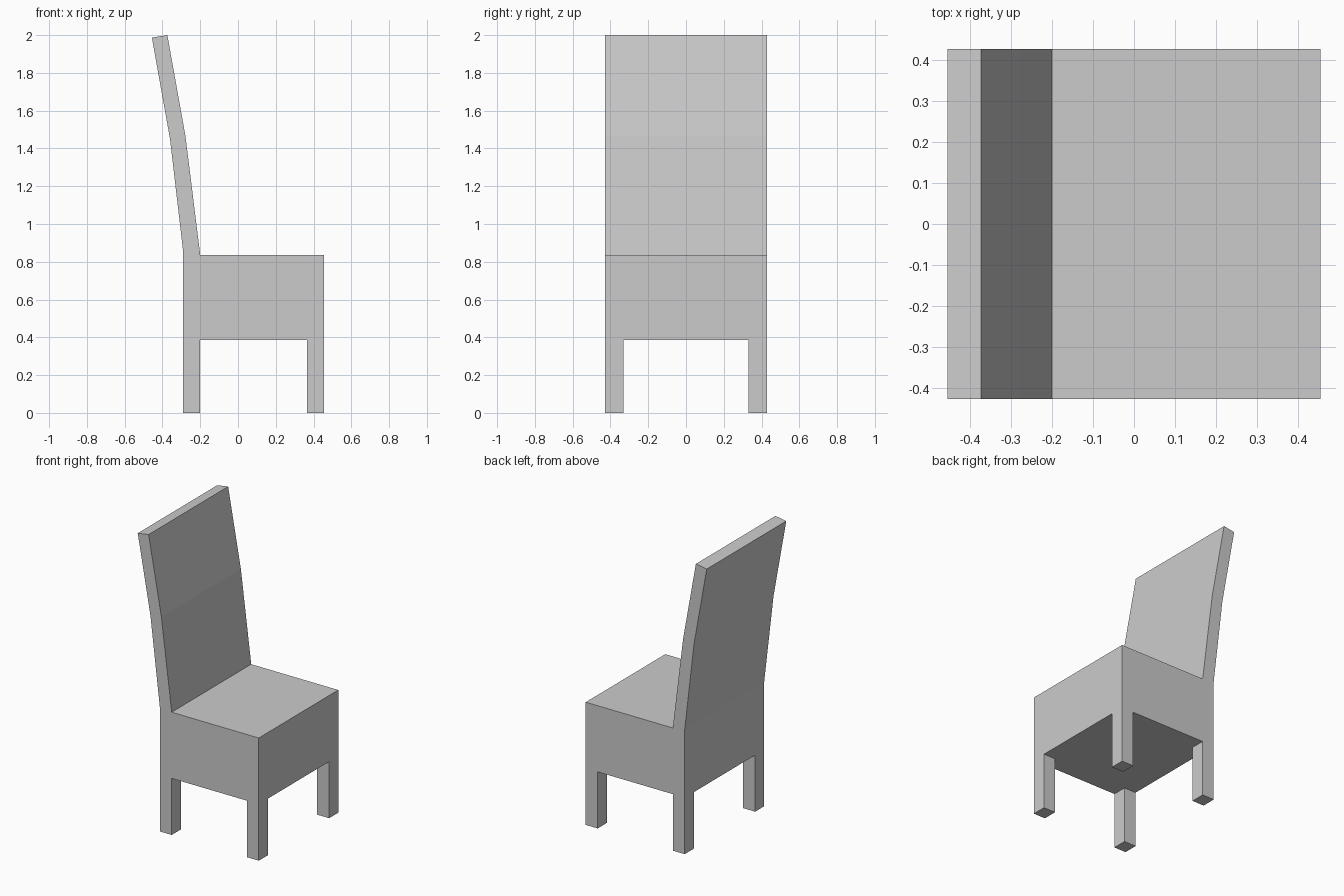
import bpy
import bmesh

if "Cube" in bpy.data.objects:
    bpy.data.objects.remove(bpy.data.objects["Cube"])

HALF_WIDTH = 0.428
SEAT_BOTTOM = 0.385
LEG_X, LEG_Y = 0.09, 0.098


def add_object(name, bm):
    bmesh.ops.recalc_face_normals(bm, faces=bm.faces)
    mesh = bpy.data.meshes.new(name)
    bm.to_mesh(mesh)
    bm.free()
    obj = bpy.data.objects.new(name, mesh)
    bpy.context.collection.objects.link(obj)
    return obj


def extrude_profile(name, profile, y0, y1):
    """Extrude an x-z outline along y."""
    bm = bmesh.new()
    face = bm.faces.new([bm.verts.new((x, y0, z)) for x, z in profile])
    result = bmesh.ops.extrude_face_region(bm, geom=[face], use_keep_orig=True)
    verts = [g for g in result["geom"] if isinstance(g, bmesh.types.BMVert)]
    bmesh.ops.translate(bm, verts=verts, vec=(0, y1 - y0, 0))
    return add_object(name, bm)


# Deep seat block flowing into the bent, backward-leaning backrest
extrude_profile("seat_and_backrest", [
    (-0.29, SEAT_BOTTOM), (0.456, SEAT_BOTTOM), (0.456, 0.836), (-0.2, 0.836),
    (-0.278, 1.465), (-0.374, 2.0), (-0.456, 1.987),
    (-0.36, 1.45), (-0.29, 0.85),
], -HALF_WIDTH, HALF_WIDTH)

# Square legs flush with the seat corners
for end, x in (("back", -0.29), ("front", 0.456 - LEG_X)):
    for side, y in (("left", -HALF_WIDTH), ("right", HALF_WIDTH - LEG_Y)):
        extrude_profile(f"{end}_{side}_leg", [
            (x, 0), (x + LEG_X, 0), (x + LEG_X, SEAT_BOTTOM), (x, SEAT_BOTTOM),
        ], y, y + LEG_Y)
